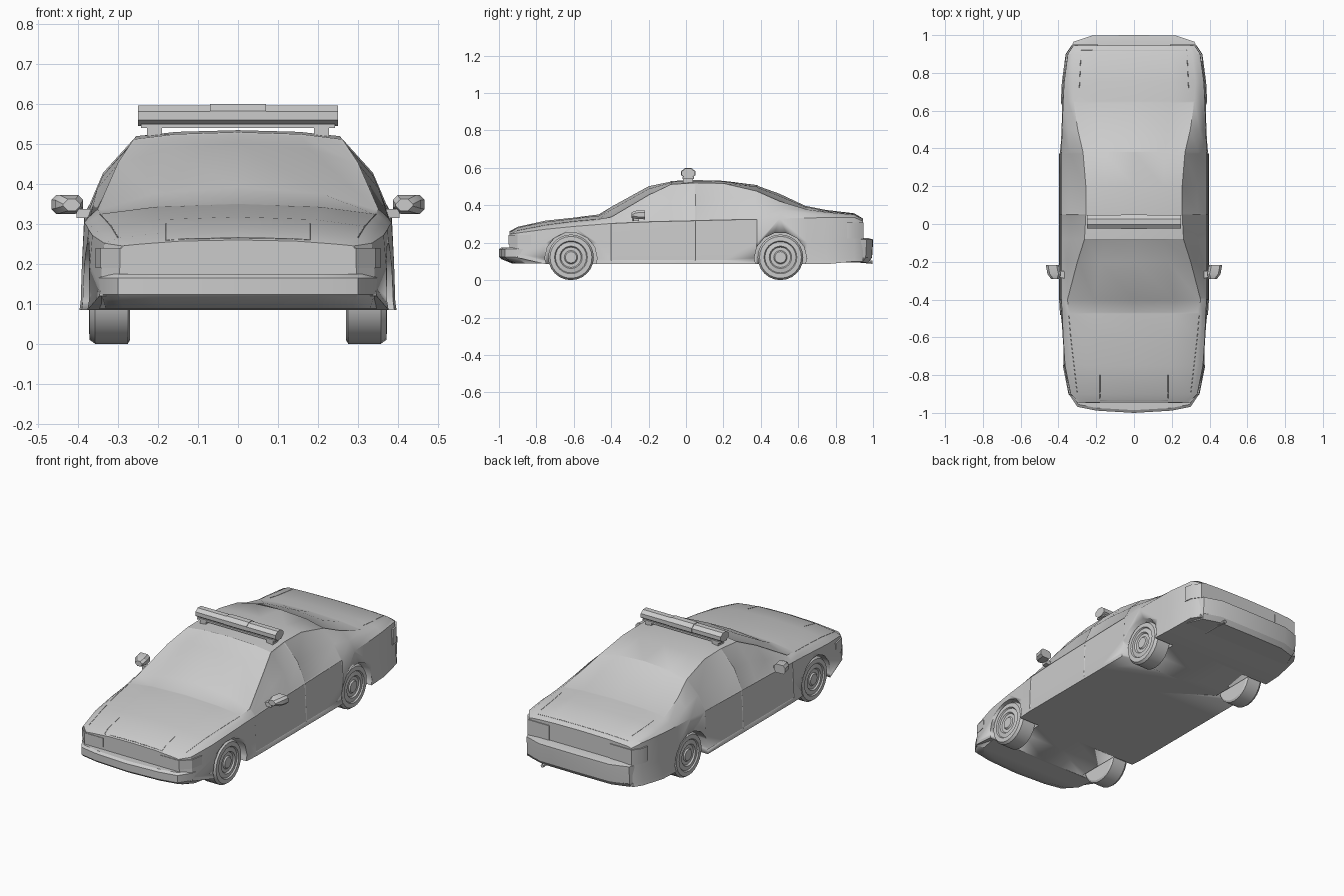
import bpy, bmesh, math
from mathutils import Vector
from mathutils.bvhtree import BVHTree

if "Cube" in bpy.data.objects:
    bpy.data.objects.remove(bpy.data.objects["Cube"])


def make(name, bm, angle=30):
    bmesh.ops.recalc_face_normals(bm, faces=bm.faces[:])
    me = bpy.data.meshes.new(name)
    bm.to_mesh(me)
    bm.free()
    ob = bpy.data.objects.new(name, me)
    bpy.context.collection.objects.link(ob)
    bpy.ops.object.select_all(action='DESELECT')
    ob.select_set(True)
    bpy.context.view_layer.objects.active = ob
    bpy.ops.object.shade_smooth_by_angle(angle=math.radians(angle))
    return ob


def loft(rings):
    """Closed skin through equal-length rings; returns bmesh and faces[i][j]."""
    bm = bmesh.new()
    vs = [[bm.verts.new(p) for p in r] for r in rings]
    n = len(vs[0])
    faces = [[bm.faces.new((a[j], a[(j + 1) % n], b[(j + 1) % n], b[j]))
              for j in range(n)] for a, b in zip(vs, vs[1:])]
    bm.faces.new(vs[0])
    bm.faces.new(vs[-1])
    bmesh.ops.recalc_face_normals(bm, faces=bm.faces[:])
    return bm, faces


def prism(name, plan, z0, z1, side=1):
    return make(name, loft([[(side * x, y, z) for x, y in plan] for z in (z0, z1)])[0])


def box(name, lo, hi):
    return prism(name, [(lo[0], lo[1]), (hi[0], lo[1]), (hi[0], hi[1]), (lo[0], hi[1])], lo[2], hi[2])


def rod(name, x0, x1, centre, ry, rz, n, turn=0.0):
    """Prism along x with an elliptical n-sided section."""
    a = [2 * math.pi * k / n + turn for k in range(n)]
    return make(name, loft([[(x, centre[0] + ry * math.cos(t), centre[1] + rz * math.sin(t))
                             for t in a] for x in (x0, x1)])[0])


# Body stations: y, belt half width, belt z, roof edge x, roof edge z, centre z
stations = [
    (-0.945, .290, .245, .24, .250, .260), (-0.90, .335, .252, .30, .265, .285),
    (-0.75, .365, .272, .325, .293, .318), (-0.60, .375, .287, .335, .314, .334),
    (-0.475, .380, .297, .345, .325, .350), (-0.40, .385, .303, .352, .337, .395),
    (-0.20, .385, .312, .30, .455, .505), (-0.08, .385, .315, .262, .512, .530),
    (0.05, .385, .318, .255, .520, .535), (0.20, .385, .322, .255, .517, .531),
    (0.38, .385, .325, .270, .475, .508), (0.50, .380, .330, .298, .422, .465),
    (0.65, .375, .332, .32, .377, .395), (0.75, .370, .335, .325, .363, .375),
    (0.90, .350, .335, .31, .350, .357), (0.945, .320, .315, .29, .322, .330)]


def section(y, w, zb, xe, ze, zc):
    z0 = .12 if y < -.85 else .10 if y > .85 else .085
    bulge = .09 * (ze - zb)
    half = [(0, z0), (w + .012, z0), (w + .009, z0 + .02), (w + .006, .20), (w, zb),
            ((w + xe) / 2 + bulge, (zb + ze) / 2 + bulge / 2), (xe, ze),
            (.6 * xe, ze + .72 * (zc - ze)), (0, zc)]
    return [(x, y, z) for x, z in half] + [(-x, y, z) for x, z in half[-2:0:-1]]


bm, f = loft([section(*s) for s in stations])


def recess(cols, rows, thick, depth):
    bmesh.ops.inset_region(bm, faces=[f[i][j] for i in cols for j in rows],
                           thickness=thick, depth=-depth, use_even_offset=True)


# Recessed glass and door panels
for glass, door in (((4, 5), (2, 3)), ((10, 11), (12, 13))):
    for cols in (range(5, 8), range(8, 10)):
        recess(cols, glass, .008, .003)
        recess(cols, door, .003, .002)
recess(range(4, 7), range(6, 10), .007, .003)
recess(range(10, 12), range(6, 10), .008, .003)
tree = BVHTree.FromBMesh(bm)
body = make("car_body", bm)

# Wheel arches
for y in (-.615, .505):
    for s in (1, -1):
        cut = rod("arch_cutter", s * .262, s * .5, (y, .118), .14, .137, 14)
        cut.hide_render = True
        bpy.context.view_layer.objects.active = body
        m = body.modifiers.new("arch", 'BOOLEAN')
        m.operation, m.object, m.solver = 'DIFFERENCE', cut, 'EXACT'
        with bpy.context.temp_override(object=body, active_object=body):
            bpy.ops.object.modifier_move_to_index(modifier="arch", index=0)
            bpy.ops.object.modifier_apply(modifier="arch")
        bpy.data.objects.remove(cut)


# Wheels: lathed tyre, rim and hub
def wheel(name, y, s, n=24):
    prof = [(.27, .112), (.276, .122), (.358, .122), (.372, .112), (.373, .088), (.366, .083),
            (.370, .060), (.362, .054), (.362, .036), (.369, .030)]
    make(name, loft([[(s * x, y + r * math.sin(2 * math.pi * k / n), .122 - r * math.cos(2 * math.pi * k / n))
                      for k in range(n)] for x, r in prof])[0], 25)


for end, y in (("front", -.615), ("rear", .505)):
    for side, s in (("right", 1), ("left", -1)):
        wheel(f"{end}_wheel_{side}", y, s)


# Bumpers: half plan stacked at levels (z, scale x, scale y about the inner edge)
def bumper(name, half, levels):
    plan = half[::-1] + [(-x, y) for x, y in half[1:]]
    y0 = half[-1][1]
    make(name, loft([[(x * sx, y0 + (y - y0) * sy, z) for x, y in plan] for z, sx, sy in levels])[0])


bumper("front_bumper", [(0, -1), (.2, -.988), (.3, -.968), (.345, -.90), (.363, -.755)],
       [(.088, .96, .70), (.112, .98, .95), (.124, 1, 1), (.165, 1, 1), (.175, .98, .94)])
bumper("rear_bumper", [(0, 1), (.22, .998), (.32, .965), (.355, .88), (.380, .652)],
       [(.095, .97, .93), (.12, 1, .985), (.20, 1, 1), (.218, 1, 1), (.226, .98, .9)])

# Lamps and mirrors
for side, s in (("right", 1), ("left", -1)):
    prism("headlight_" + side, [(.18, -.948), (.296, -.948), (.344, -.9), (.357, -.83), (.18, -.83)], .19, .24, s)
    prism("tail_lamp_" + side, [(.19, .95), (.325, .95), (.359, .9), (.365, .86), (.19, .86)], .222, .308, s)

    def oct_ring(y, x0, x1, z0, z1, c=.012):
        return [(s * x, y, z) for x, z in (
            (x0 + c, z0), (x1 - c, z0), (x1, z0 + c), (x1, z1 - c),
            (x1 - c, z1), (x0 + c, z1), (x0, z1 - c), (x0, z0 + c))]
    make("mirror_" + side, loft([oct_ring(-.292, .395, .438, .333, .362),
                                 oct_ring(-.265, .388, .458, .327, .372),
                                 oct_ring(-.218, .398, .467, .325, .373)])[0])
    prism("mirror_stalk_" + side, [(.36, -.29), (.405, -.28), (.405, -.25), (.36, -.25)], .315, .338, s)
    # Light bar feet
    x0, x1 = sorted((s * .19, s * .228))
    box("light_bar_foot_" + side, (x0, -.015, .51), (x1, .038, .545))

# Roof light bar
box("light_bar_base", (-.243, -.018, .54), (.243, .042, .55))
rod("light_bar", -.25, .25, (.012, .571), .038, .028, 8, math.pi / 8)
rod("light_bar_centre", -.07, .07, (.012, .572), .041, .0305, 8, math.pi / 8)

# Exhaust pipe
ring = [(math.cos(k * math.pi / 4) * .009, math.sin(k * math.pi / 4) * .009) for k in range(8)]
make("exhaust_pipe", loft([[(.2 + a, y, z + b) for a, b in ring]
                           for y, z in ((.82, .102), (.93, .102), (.998, .096))])[0])


# Panel seams draped over the bonnet and boot
def seam(name, pts):
    cu = bpy.data.curves.new(name, 'CURVE')
    cu.dimensions, cu.bevel_depth, cu.bevel_resolution = '3D', .0015, 0
    path = []
    for a, b in zip(pts, pts[1:]):
        path += [Vector(a).lerp(Vector(b), k / 8) for k in range(9)]
    sp = cu.splines.new('POLY')
    sp.points.add(len(path) - 1)
    for p, v in zip(sp.points, path):
        hit = tree.ray_cast(Vector((v.x, v.y, 1)), Vector((0, 0, -1)))[0]
        p.co = (*hit, 1)
    bpy.context.collection.objects.link(bpy.data.objects.new(name, cu))


seam("grille_seam", [(-.18, -.80), (-.18, -.935), (.18, -.935), (.18, -.80)])
seam("boot_seam", [(-.29, .70), (-.28, .92), (.28, .92), (.29, .70)])
for s in (1, -1):
    seam("bonnet_seam", [(s * .30, -.90), (s * .335, -.60), (s * .345, -.48)])
